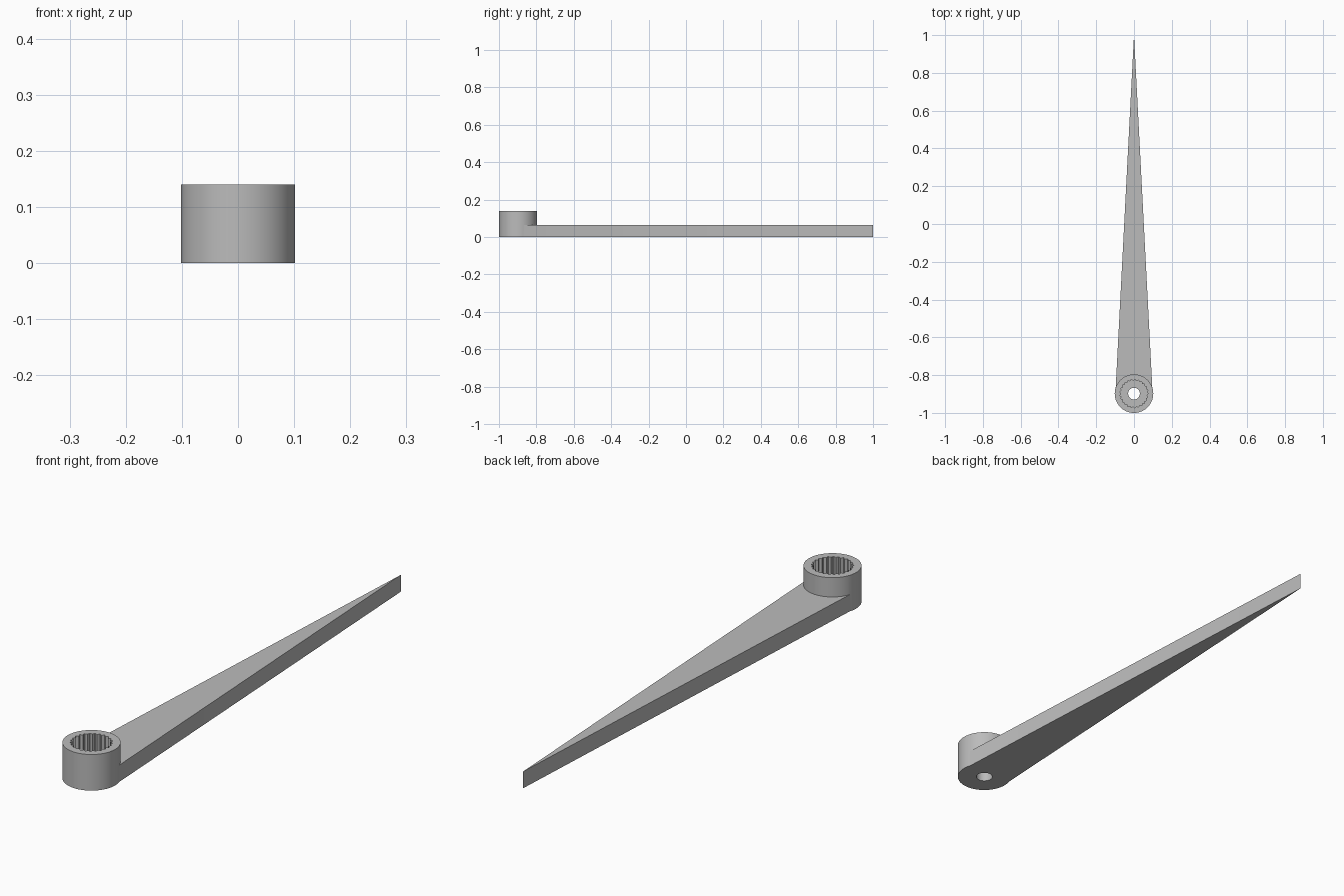
import bpy
import bmesh
from math import sin, cos, pi, radians

if "Cube" in bpy.data.objects:
    bpy.data.objects.remove(bpy.data.objects["Cube"], do_unlink=True)

HUB_Y, HUB_R, HUB_H = -0.898, 0.102, 0.14
ARM_HALF, ARM_H = 0.0985, 0.065
SOCKET_FLOOR, TEETH, TOOTH_IN, TOOTH_OUT = 0.04, 25, 0.0675, 0.075
SCREW_R = 0.031

grey = bpy.data.materials.new("plain grey")
grey.use_nodes = True
colour = (0.5, 0.5, 0.5, 1)
grey.diffuse_color = colour
grey.node_tree.nodes["Principled BSDF"].inputs["Base Color"].default_value = colour


def prism(name, outline, z0, z1):
    """Extrude a flat outline, given around the hub centre, from z0 to z1."""
    bm = bmesh.new()
    face = bm.faces.new([bm.verts.new((x, y + HUB_Y, z0)) for x, y in outline])
    top = bmesh.ops.extrude_face_region(bm, geom=[face])["geom"]
    moved = [v for v in top if isinstance(v, bmesh.types.BMVert)]
    bmesh.ops.translate(bm, verts=moved, vec=(0, 0, z1 - z0))
    bmesh.ops.recalc_face_normals(bm, faces=bm.faces)
    mesh = bpy.data.meshes.new(name)
    bm.to_mesh(mesh)
    bm.free()
    obj = bpy.data.objects.new(name, mesh)
    bpy.context.collection.objects.link(obj)
    mesh.materials.append(grey)
    return obj


def circle(radius, sides):
    return [(radius * cos(2 * pi * i / sides), radius * sin(2 * pi * i / sides))
            for i in range(sides)]


# Round hub, the body that everything joins
body = prism("lever_arm_with_hub", circle(HUB_R, 96), 0, HUB_H)

# Tapering arm running to a thin edge at the back
arm = prism("tapered_arm", [(ARM_HALF, 0), (0, 1 - HUB_Y), (-ARM_HALF, 0)], 0, ARM_H)

# Toothed socket, each tooth a narrow trapezoid
star = []
pitch = 2 * pi / TEETH
for i in range(TEETH):
    for offset, radius in ((-0.5, TOOTH_IN), (-0.07, TOOTH_OUT), (0.07, TOOTH_OUT)):
        a = (i + offset) * pitch
        star.append((radius * cos(a), radius * sin(a)))
socket = prism("socket_cutter", star, SOCKET_FLOOR, HUB_H + 0.05)

# Screw hole through the floor of the socket
screw = prism("screw_hole_cutter", circle(SCREW_R, 48), -0.05, HUB_H + 0.05)

# Join the arm and cut the holes
tools = [(arm, 'UNION'), (socket, 'DIFFERENCE'), (screw, 'DIFFERENCE')]
for tool, operation in tools:
    tool.hide_render = True
    mod = body.modifiers.new(tool.name, 'BOOLEAN')
    mod.object, mod.operation, mod.solver = tool, operation, 'EXACT'
bpy.context.view_layer.update()
result = bpy.data.meshes.new_from_object(
    body.evaluated_get(bpy.context.evaluated_depsgraph_get()))
body.modifiers.clear()
body.data = result
for tool, _ in tools:
    bpy.data.objects.remove(tool, do_unlink=True)
result.materials.clear()
result.materials.append(grey)
for poly in result.polygons:
    poly.material_index = 0

# Smooth the round walls and keep the edges crisp
bpy.ops.object.select_all(action='DESELECT')
body.select_set(True)
bpy.context.view_layer.objects.active = body
bpy.ops.object.shade_smooth_by_angle(angle=radians(25))
